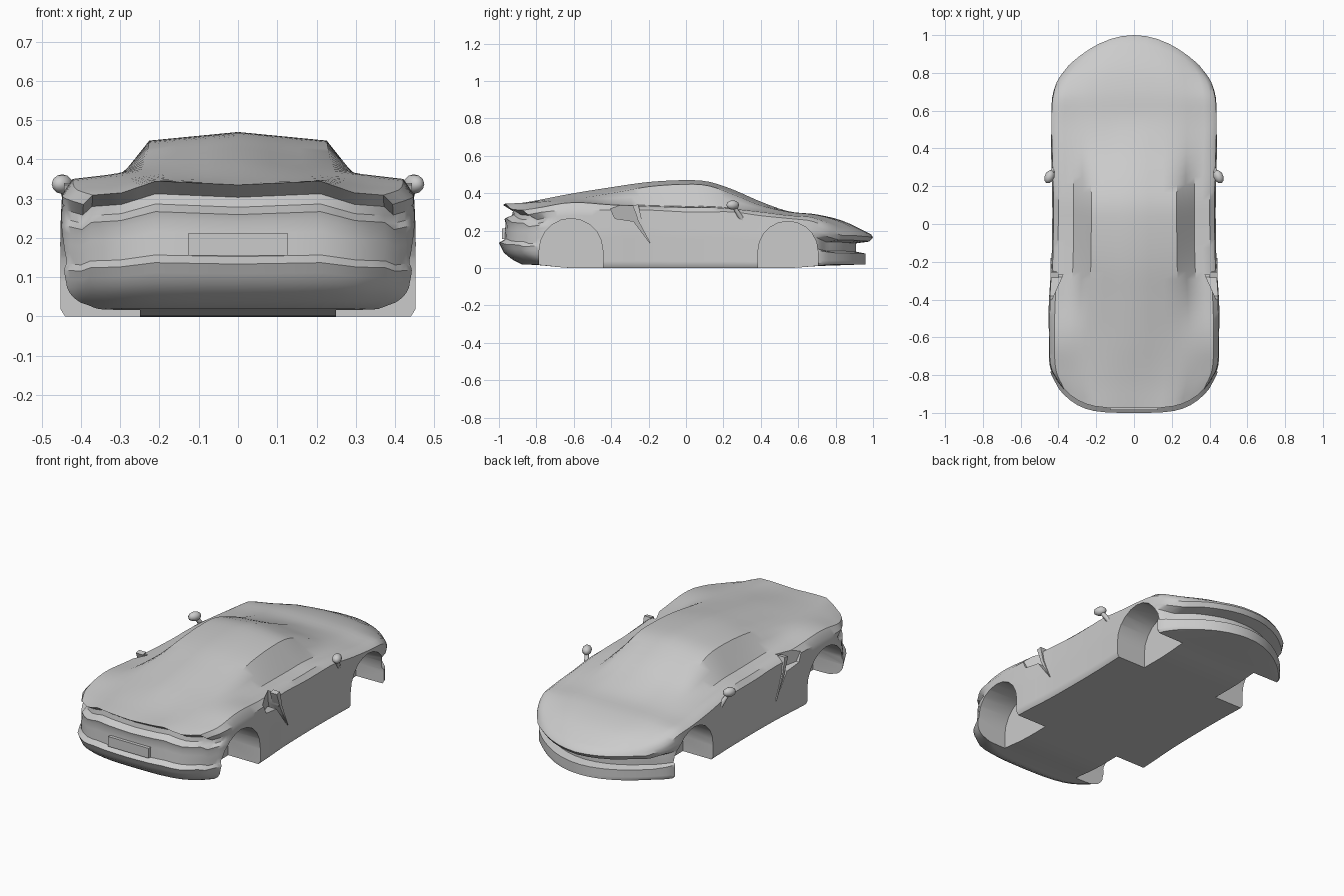
import bpy, bmesh, math
from mathutils import Vector

cube = bpy.data.objects.get("Cube")
if cube:
    bpy.data.objects.remove(cube, do_unlink=True)

paint = bpy.data.materials.new("body_grey")
paint.use_nodes = True
grey = (0.6, 0.6, 0.6, 1)
paint.diffuse_color = grey
paint.node_tree.nodes["Principled BSDF"].inputs["Base Color"].default_value = grey


def make_object(name, bm, angle=35):
    bmesh.ops.recalc_face_normals(bm, faces=bm.faces)
    mesh = bpy.data.meshes.new(name)
    bm.to_mesh(mesh)
    bm.free()
    mesh.materials.append(paint)
    obj = bpy.data.objects.new(name, mesh)
    bpy.context.collection.objects.link(obj)
    smooth(obj, angle)
    return obj


def smooth(obj, angle):
    bpy.ops.object.select_all(action="DESELECT")
    obj.select_set(True)
    bpy.context.view_layer.objects.active = obj
    bpy.ops.object.shade_smooth_by_angle(angle=math.radians(angle))


def linear(points, t):
    for (a, p), (b, q) in zip(points, points[1:]):
        if t <= b:
            return p + (q - p) * (t - a) / (b - a)
    return points[-1][1]


# Body stations: y, half width, floor, shoulder, belt, roof edge, centre height
STATIONS = [
    (-1, .40, .02, .285, .315, .345, .335),
    (-.85, .445, .015, .30, .33, .35, .355),
    (-.6, .455, 0, .31, .36, .37, .40),
    (-.4, .45, 0, .31, .345, .40, .432),
    (-.2, .437, 0, .31, .335, .435, .46),
    (0, .433, 0, .30, .33, .448, .47),
    (.12, .433, 0, .30, .33, .44, .462),
    (.25, .435, 0, .30, .32, .395, .42),
    (.4, .44, 0, .28, .305, .335, .355),
    (.55, .443, 0, .265, .285, .30, .303),
    (.7, .435, .01, .25, .275, .285, .287),
    (.85, .41, .015, .22, .24, .25, .25),
    (1, .35, .02, .19, .19, .185, .18),
]
# End fascias: inset by relative height
TAIL = [(0, .12), (.08, .07), (.2, .025), (.36, 0), (.42, .03),
        (.7, .035), (.76, .03), (.82, .07), (.9, .075), (1, .025)]
NOSE = [(0, .04), (.36, .04), (.42, .09), (.7, .09), (.76, .02), (.9, 0), (1, .01)]
SIDE = [(0, .975), (.06, 1), (.6, 1), (1, .985)]

half = [.18, .36, .53, .64, .75, .85, .94, 1]
U = [-u for u in reversed(half)] + [0] + half
H = [0, .06, .12, .2, .28, .36, .42, .52, .6, .7, .76, .82, .9, 1]
V = [-1 + 2 * j / 48 for j in range(49)]


def station(y):
    """Smooth interpolation between stations."""
    n = len(STATIONS)
    i = max(k for k in range(n - 1) if STATIONS[k][0] <= y)
    p, q = STATIONS[i], STATIONS[i + 1]
    before, after = STATIONS[max(i - 1, 0)], STATIONS[min(i + 2, n - 1)]
    d = q[0] - p[0]
    t = (y - p[0]) / d
    result = []
    for k in range(1, len(p)):
        m0 = d * (q[k] - before[k]) / (q[0] - before[0])
        m1 = d * (after[k] - p[k]) / (after[0] - p[0])
        a, b = q[k] - p[k] - m0, m1 - q[k] + p[k]
        result.append(p[k] + t * (m0 + t * (2 * a - b + t * (b - a))))
    return result


def body_point(u, v, h):
    w, floor, shoulder, belt, roof, centre = station(v)
    crest = shoulder + .8 * (belt - shoulder)
    top = linear([(0, centre), (.53, roof), (.75, belt), (.94, crest), (1, shoulder)], abs(u))
    end = max(0, (abs(v) - .65) / .35)
    if v < 0:
        y = v + end * (.13 * abs(u) ** 4 + linear(TAIL, h))
    else:
        y = v - end * (.16 * u * u + linear(NOSE, h))
    return Vector((u * w * linear(SIDE, h), y, floor + h * (top - floor)))


# Body shell: surface of a shaped grid block
bm = bmesh.new()
cache = {}


def vert(*key):
    if key not in cache:
        i, j, k = key
        cache[key] = bm.verts.new(body_point(U[i], V[j], H[k]))
    return cache[key]


I, J, K = len(U) - 1, len(V) - 1, len(H) - 1
for i in range(I):
    for j in range(J):
        for k in (0, K):
            bm.faces.new([vert(i, j, k), vert(i + 1, j, k), vert(i + 1, j + 1, k), vert(i, j + 1, k)])
    for k in range(K):
        for j in (0, J):
            bm.faces.new([vert(i, j, k), vert(i + 1, j, k), vert(i + 1, j, k + 1), vert(i, j, k + 1)])
for j in range(J):
    for k in range(K):
        for i in (0, I):
            bm.faces.new([vert(i, j, k), vert(i, j + 1, k), vert(i, j + 1, k + 1), vert(i, j, k + 1)])
body = make_object("body", bm)


def side_prism(name, outline, side, inner, outer, skew=0):
    """Side-view outline extruded in x; skew slants the inner wall along y."""
    bm = bmesh.new()
    y0 = outline[0][0]
    a = [bm.verts.new((side * (inner + skew * (y - y0)), y, z)) for y, z in outline]
    b = [bm.verts.new((side * outer, y, z)) for y, z in outline]
    bm.faces.new(a)
    bm.faces.new(b)
    for i in range(len(a)):
        n = (i + 1) % len(a)
        bm.faces.new([a[i], a[n], b[n], b[i]])
    return make_object(name, bm)


def cut(cutter):
    cutter.hide_render = True
    mod = body.modifiers.new("cut", "BOOLEAN")
    mod.operation = "DIFFERENCE"
    mod.solver = "EXACT"
    mod.object = cutter
    bpy.context.view_layer.objects.active = body
    bpy.ops.object.modifier_apply(modifier=mod.name)
    bpy.data.objects.remove(cutter, do_unlink=True)


def arch(y, z, r):
    arc = [(y + r * math.cos(math.pi * n / 10), z + r * math.sin(math.pi * n / 10)) for n in range(11)]
    return [(y + r, -.1)] + arc + [(y - r, -.1)]


SCOOP = [(-.41, .33), (-.27, .35), (-.26, .26), (-.19, .13), (-.28, .25), (-.38, .265)]
BLADE = [(-.285, .335), (-.255, .34), (-.235, .25), (-.18, .12), (-.25, .24)]

for side, label in ((1, "left"), (-1, "right")):
    # Wheel arches and side intakes
    cut(side_prism("rear_arch_cutter", arch(-.615, .095, .17), side, .25, .6))
    cut(side_prism("front_arch_cutter", arch(.545, .09, .16), side, .25, .6))
    cut(side_prism("intake_cutter", SCOOP, side, .44, .6, -.45))
    side_prism(label + "_intake_blade", BLADE, side, .40, .443)

    # Door mirrors
    bm = bmesh.new()
    bmesh.ops.create_uvsphere(bm, u_segments=10, v_segments=6, radius=1)
    for v in bm.verts:
        v.co = Vector((side * (.448 + .028 * v.co.x), .25 + .034 * v.co.y - .01 * v.co.x,
                       .337 + .025 * v.co.z))
    make_object(label + "_mirror", bm, 60)
    bm = bmesh.new()
    bmesh.ops.create_cone(bm, segments=6, radius1=.016, radius2=.011, depth=1, cap_ends=True)
    foot, head = Vector((side * .418, .30, .26)), Vector((side * .445, .255, .33))
    axis = head - foot
    turn = axis.to_track_quat("Z", "Y")
    for v in bm.verts:
        v.co = turn @ Vector((v.co.x, v.co.y, v.co.z * axis.length)) + (foot + head) / 2
    make_object(label + "_mirror_stalk", bm, 60)

smooth(body, 35)

# Rear plate
bm = bmesh.new()
bmesh.ops.create_cube(bm, size=1)
for v in bm.verts:
    v.co = Vector((v.co.x * .254, -.97 + v.co.y * .03, .183 + v.co.z * .056))
make_object("rear_plate", bm)
